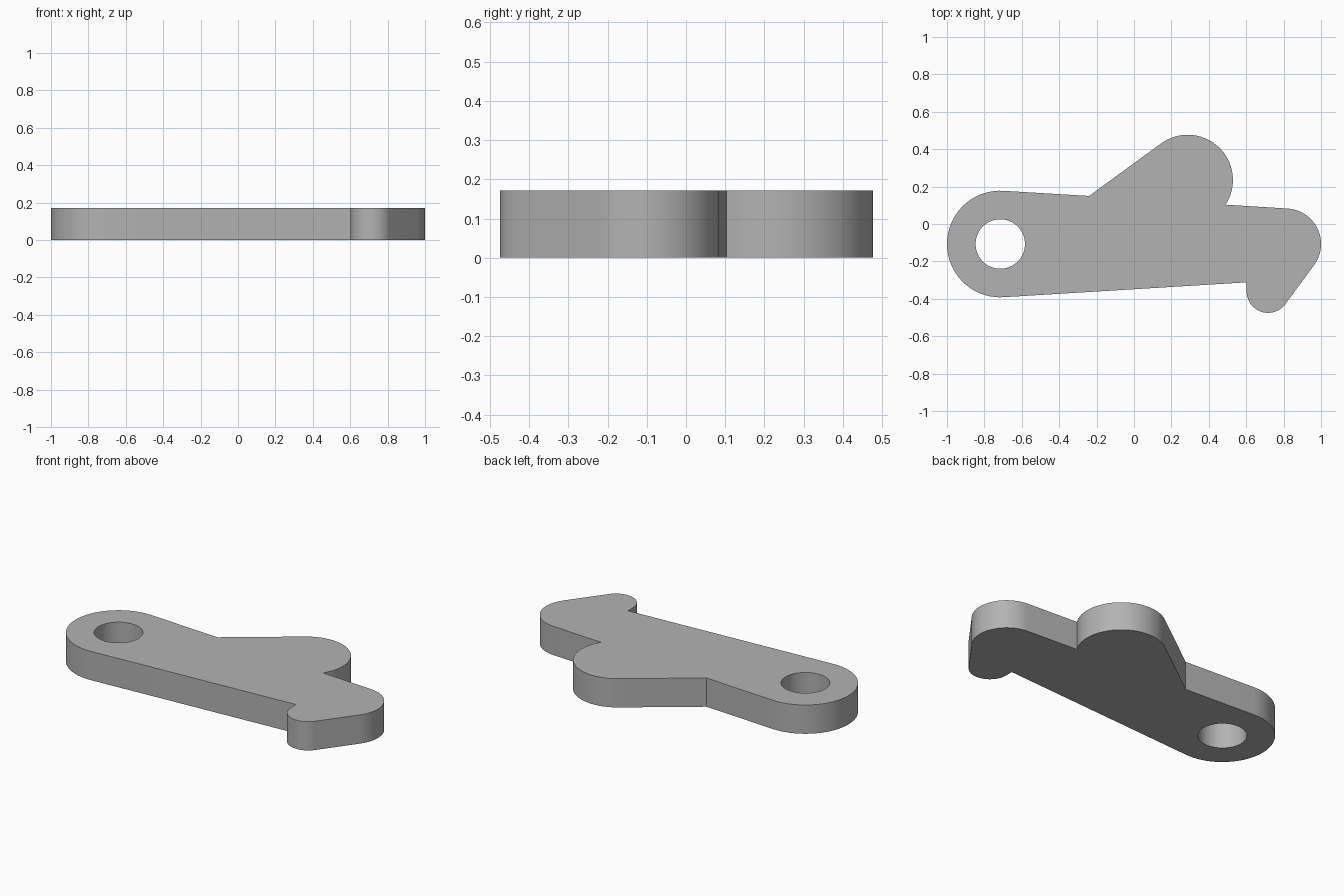
import bpy, bmesh, math

if "Cube" in bpy.data.objects:
    bpy.data.objects.remove(bpy.data.objects["Cube"])

THICKNESS = 0.172


def arc(cx, cy, r, start, end, step=5):
    """Points along a circular arc, angles in degrees."""
    n = max(2, round(abs(end - start) / step))
    angles = [math.radians(start + (end - start) * i / n) for i in range(n + 1)]
    return [(cx + r * math.cos(a), cy + r * math.sin(a)) for a in angles]


# Lever outline, clockwise from the lower side of the pivot end
outline = (
    arc(-0.715, -0.107, 0.285, -86.5, -273.5)    # pivot end
    + [(-0.24, 0.15)]                            # inner corner before the lobe
    + arc(0.287, 0.235, 0.242, 126.5, -33)       # raised lobe
    + arc(0.81, -0.107, 0.19, 86.5, -37)         # rounded tip
    + arc(0.717, -0.36, 0.115, -37, -180)        # hook
    + [(0.602, -0.312)]                          # inner corner behind the hook
)
pivot_hole = arc(-0.715, -0.107, 0.132, 0, 360)[:-1]

# Fill the profile between outline and hole, then extrude it upwards
bm = bmesh.new()
edges = []
for loop in (outline, pivot_hole):
    verts = [bm.verts.new((x, y, 0)) for x, y in loop]
    edges += [bm.edges.new((v, verts[i - 1])) for i, v in enumerate(verts)]
bmesh.ops.triangle_fill(bm, edges=edges, use_beauty=True, normal=(0, 0, 1))
ext = bmesh.ops.extrude_face_region(bm, geom=bm.faces[:], use_keep_orig=True)
top = [g for g in ext["geom"] if isinstance(g, bmesh.types.BMVert)]
bmesh.ops.translate(bm, verts=top, vec=(0, 0, THICKNESS))
bmesh.ops.recalc_face_normals(bm, faces=bm.faces[:])

mesh = bpy.data.meshes.new("lever_plate")
bm.to_mesh(mesh)
bm.free()
lever = bpy.data.objects.new("lever_plate", mesh)
bpy.context.collection.objects.link(lever)

# Plain grey metal
grey = bpy.data.materials.new("grey_metal")
grey.diffuse_color = (0.45, 0.45, 0.45, 1)
grey.use_nodes = True
grey.node_tree.nodes["Principled BSDF"].inputs["Base Color"].default_value = grey.diffuse_color
mesh.materials.append(grey)

# Smooth round walls, sharp rims and corners
bpy.context.view_layer.objects.active = lever
lever.select_set(True)
bpy.ops.object.shade_smooth_by_angle(angle=math.radians(30))
